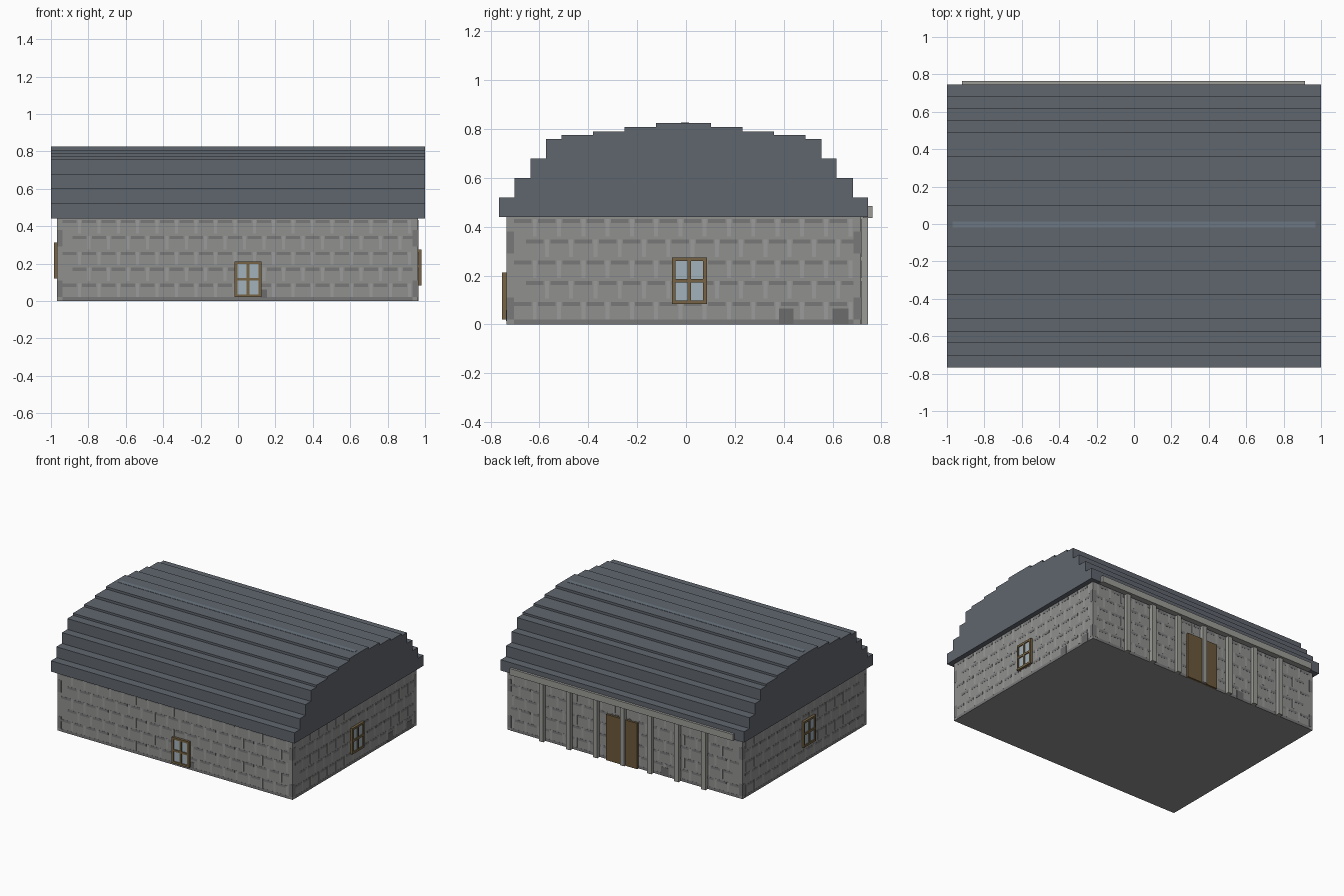
import bpy, bmesh

if "Cube" in bpy.data.objects:
    bpy.data.objects.remove(bpy.data.objects["Cube"])

def mat(name, r, g, b):
    m = bpy.data.materials.new(name)
    m.diffuse_color = (r, g, b, 1)
    m.use_nodes = True
    m.node_tree.nodes["Principled BSDF"].inputs["Base Color"].default_value = m.diffuse_color
    return m

STONE = mat("stone", .28, .28, .275)
MORTAR = mat("dark_stone", .19, .19, .19)
LIGHT = mat("light_stone", .33, .33, .325)
PATCH = mat("patch_stone", .15, .15, .15)
SLATE = mat("slate", .117, .133, .156)
RIDGE = mat("ridge_slate", .15, .18, .22)
WOOD = mat("wood", .18, .127, .06)
DOOR = mat("door_wood", .15, .10, .045)
GLASS = mat("glass", .37, .45, .50)
POST = mat("post_grey", .33, .33, .31)

def finish(name, bm, material):
    bmesh.ops.recalc_face_normals(bm, faces=bm.faces)
    me = bpy.data.meshes.new(name)
    bm.to_mesh(me)
    bm.free()
    me.materials.append(material)
    ob = bpy.data.objects.new(name, me)
    bpy.context.collection.objects.link(ob)
    return ob

def boxes(name, spans, material):
    """One object from boxes given as (x0, x1, y0, y1, z0, z1)."""
    bm = bmesh.new()
    for x0, x1, y0, y1, z0, z1 in spans:
        vs = bmesh.ops.create_cube(bm, size=1)["verts"]
        for v in vs:
            v.co = ((x0 + x1) / 2 + v.co.x * (x1 - x0),
                    (y0 + y1) / 2 + v.co.y * (y1 - y0),
                    (z0 + z1) / 2 + v.co.z * (z1 - z0))
    return finish(name, bm, material)

X0, X1, Y0, Y1, H = -.967, .963, -.735, .717, .44

def on_wall(side, a0, a1, z0, z1, d, inset=.004):
    """Box lying on a wall: a runs along the wall, d is how far it stands out."""
    return {"front": (a0, a1, Y0 - d, Y0 + inset, z0, z1),
            "back": (a0, a1, Y1 - inset, Y1 + d, z0, z1),
            "left": (X0 - d, X0 + inset, a0, a1, z0, z1),
            "right": (X1 - inset, X1 + d, a0, a1, z0, z1)}[side]

# Walls
boxes("walls", [(X0, X1, Y0, Y1, 0, H)], STONE)

# Stone courses: dark bed joints, light upright edges and corner stones
for side in ("front", "back", "left", "right"):
    lo, hi = (X0, X1) if side in ("front", "back") else (Y0, Y1)
    beds, uprights, corners = [], [], []
    n = round((hi - lo) / .107)
    step = (hi - lo - .06) / n
    for row in range(5):
        z = .085 * row + .076
        shift = step / 2 if row % 2 else 0
        for i in range(n):
            a = lo + .03 + i * step + shift
            end = min(a + step * .72, hi - .03)
            if end > a:
                beds.append(on_wall(side, a, end, z, z + .017, .001))
            g = a + step * .78
            if g + .016 < hi - .03:
                uprights.append(on_wall(side, g, g + .016, z - .055, z + .017, .001))
    beds.append(on_wall(side, lo + .03, hi - .03, 0, .02, .0008))
    for z in (.02, .29):
        corners += [on_wall(side, lo, lo + .03, z, z + .09, .001),
                    on_wall(side, hi - .03, hi, z, z + .09, .001)]
    boxes(side + "_bed_joints", beds, MORTAR)
    boxes(side + "_upright_edges", uprights, LIGHT)
    boxes(side + "_corner_stones", corners, MORTAR)

# Odd dark stones at ground level
boxes("dark_stones", [on_wall("right", .38, .44, 0, .065, .002),
                      on_wall("right", .60, .665, 0, .065, .002),
                      on_wall("front", .12, .155, .015, .06, .002),
                      on_wall("back", -.36, -.30, 0, .065, .002)], PATCH)

# Stepped barrel roof: half profile mirrored about the ridge and extruded along x
YC = -.01
tiers = [(.756, .52), (.693, .60), (.627, .68), (.564, .76),
         (.499, .775), (.37, .79), (.2415, .808), (.1125, .825)]
half, z = [], H
for w, top in tiers:
    half += [(w, z), (w, top)]
    z = top
profile = half + [(-w, z) for w, z in reversed(half)]
bm = bmesh.new()
face = bm.faces.new([bm.verts.new((-1, YC + y, z)) for y, z in profile])
ext = bmesh.ops.extrude_face_region(bm, geom=[face], use_keep_orig=True)
for v in ext["geom"]:
    if isinstance(v, bmesh.types.BMVert):
        v.co.x = 1
finish("stepped_roof", bm, SLATE)
boxes("ridge_strip", [(-.97, .97, -.02, .013, .82, .827)], RIDGE)

# Four-pane windows
def window(side, a0, z0, w=.143, h=.192, d=.018, b=.015):
    a1, z1, am, zm = a0 + w, z0 + h, a0 + w / 2, z0 + h / 2
    bars = [(a0, a0 + b, z0, z1), (a1 - b, a1, z0, z1),
            (a0 + b, a1 - b, z0, z0 + b), (a0 + b, a1 - b, z1 - b, z1),
            (am - b / 2, am + b / 2, z0 + b, z1 - b),
            (a0 + b, am - b / 2, zm - b / 2, zm + b / 2),
            (am + b / 2, a1 - b, zm - b / 2, zm + b / 2)]
    boxes(side + "_window_frame", [on_wall(side, *s, d) for s in bars], WOOD)
    boxes(side + "_window_glass",
          [on_wall(side, a0 + b / 2, a1 - b / 2, z0 + b / 2, z1 - b / 2, d * .6)], GLASS)

window("front", -.018, .02)
window("right", -.058, .083)
window("left", -.12, .12)

# Back double door, posts and the rail under the eave
boxes("back_door", [on_wall("back", -.112, .012, 0, .34, .017),
                    on_wall("back", .018, .142, 0, .34, .017)], DOOR)
boxes("back_posts", [(i * .222 - .015, i * .222 + .02, Y1 - .002, .746, 0, H)
                     for i in range(-3, 4)], POST)
boxes("back_rail", [(-.92, .915, .725, .764, .437, .485)], POST)
